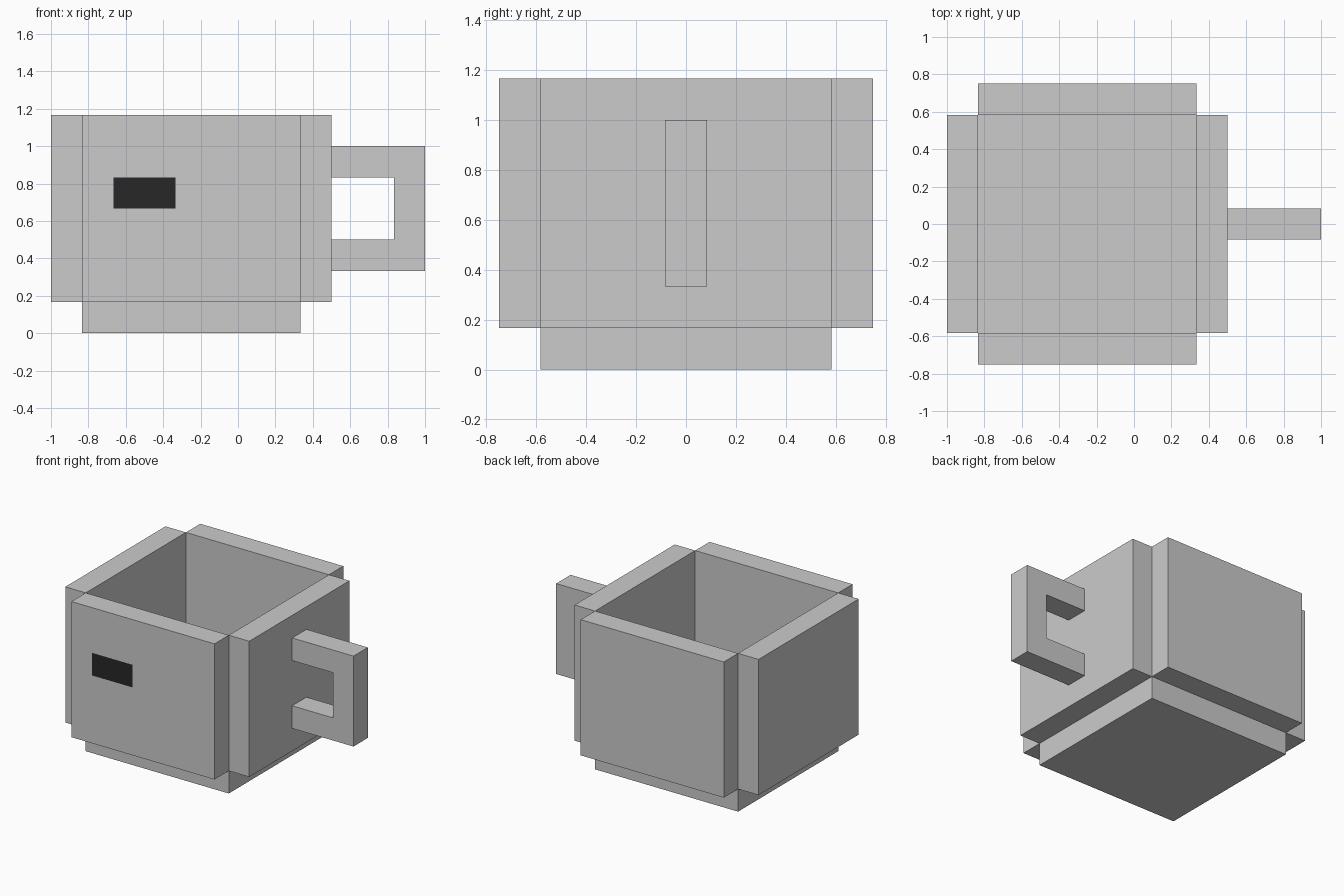
import bpy, bmesh
from mathutils import Vector

if "Cube" in bpy.data.objects:
    bpy.data.objects.remove(bpy.data.objects["Cube"])

U = 1 / 6  # one block of the grid


def finish(name, bm):
    bmesh.ops.recalc_face_normals(bm, faces=bm.faces)
    mesh = bpy.data.meshes.new(name)
    bm.to_mesh(mesh)
    bm.free()
    obj = bpy.data.objects.new(name, mesh)
    bpy.context.collection.objects.link(obj)
    return obj


def box(name, lo, hi):
    """Box between two corners given in blocks."""
    lo, hi = Vector(lo) * U, Vector(hi) * U
    bm = bmesh.new()
    bmesh.ops.create_cube(bm, size=1)
    bmesh.ops.scale(bm, vec=hi - lo, verts=bm.verts)
    bmesh.ops.translate(bm, vec=(lo + hi) / 2, verts=bm.verts)
    return finish(name, bm)


# Cup floor and four walls, leaving the corners notched
box("cup_floor", (-5, -3.5, 0), (2, 3.5, 1))
front = box("front_wall", (-5, -4.5, 1), (2, -3.5, 7))
box("back_wall", (-5, 3.5, 1), (2, 4.5, 7))
box("left_wall", (-6, -3.5, 1), (-5, 3.5, 7))
box("right_wall", (2, -3.5, 1), (3, 3.5, 7))

# Dark patch, flush with the front wall
dark = bpy.data.materials.new("dark_patch")
dark.diffuse_color = (0.02, 0.02, 0.02, 1)
dark.use_nodes = True
dark.node_tree.nodes["Principled BSDF"].inputs["Base Color"].default_value = dark.diffuse_color
grey = bpy.data.materials.new("cup_grey")
grey.diffuse_color = (0.8, 0.8, 0.8, 1)
grey.use_nodes = True
grey.node_tree.nodes["Principled BSDF"].inputs["Base Color"].default_value = grey.diffuse_color
# Both slots stay on the wall; every other part keeps the default grey
front.data.materials.append(None)
front.data.materials.append(dark)
bpy.data.materials.remove(grey)
bm = bmesh.new()
bm.from_mesh(front.data)
for co, no in (((-4, 0, 0), (1, 0, 0)), ((-2, 0, 0), (1, 0, 0)),
               ((0, 0, 4), (0, 0, 1)), ((0, 0, 5), (0, 0, 1))):
    bmesh.ops.bisect_plane(bm, geom=bm.verts[:] + bm.edges[:] + bm.faces[:],
                           plane_co=Vector(co) * U, plane_no=no)
for f in bm.faces:
    c = f.calc_center_median() / U
    if f.normal.y < -0.5 and -4 < c.x < -2 and 4 < c.z < 5:
        f.material_index = 1
bm.to_mesh(front.data)
bm.free()

# Handle: C-shaped profile extruded across its width
bm = bmesh.new()
profile = [(3, 2), (6, 2), (6, 6), (3, 6), (3, 5), (5, 5), (5, 3), (3, 3)]
face = bm.faces.new([bm.verts.new((x * U, -0.5 * U, z * U)) for x, z in profile])
ext = bmesh.ops.extrude_face_region(bm, geom=[face], use_keep_orig=True)
bmesh.ops.translate(bm, vec=(0, U, 0),
                    verts=[g for g in ext["geom"] if isinstance(g, bmesh.types.BMVert)])
finish("handle", bm)
